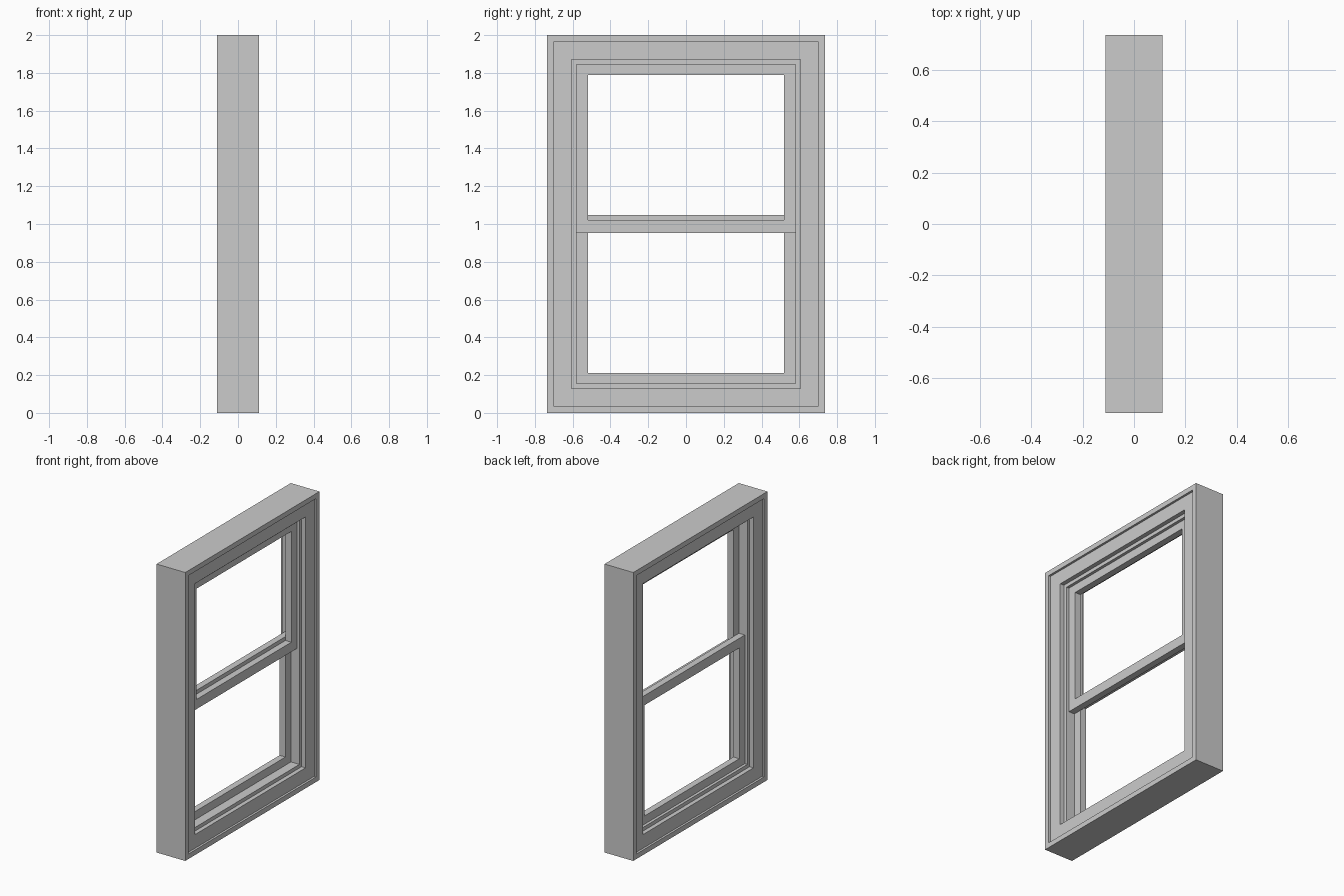
import bpy, bmesh

if "Cube" in bpy.data.objects:
    bpy.data.objects.remove(bpy.data.objects["Cube"])

HALF_W, HEIGHT = 0.735, 2.0


def rect_frame(name, profile, hw, z0, z1):
    """Sweep a closed (x, inset) profile around a rectangle in the YZ plane."""
    bm = bmesh.new()
    rings = []
    for x, d in profile:
        corners = [(-hw + d, z0 + d), (hw - d, z0 + d),
                   (hw - d, z1 - d), (-hw + d, z1 - d)]
        rings.append([bm.verts.new((x, y, z)) for y, z in corners])
    n = len(rings)
    for i in range(n):
        a, b = rings[i], rings[(i + 1) % n]
        for j in range(4):
            k = (j + 1) % 4
            bm.faces.new((a[j], a[k], b[k], b[j]))
    bmesh.ops.recalc_face_normals(bm, faces=bm.faces)
    mesh = bpy.data.meshes.new(name)
    bm.to_mesh(mesh)
    bm.free()
    obj = bpy.data.objects.new(name, mesh)
    bpy.context.collection.objects.link(obj)
    return obj


# Outer frame: stepped profile, the same on both faces
half = [(0.11, 0.0), (0.11, 0.035), (0.095, 0.035), (0.095, 0.13),
        (0.065, 0.13), (0.065, 0.155)]
profile = half + [(-x, d) for x, d in reversed(half)]
rect_frame("window_frame", profile, HALF_W, 0.0, HEIGHT)


# Sliding sashes, one behind the other, overlapping at the meeting rail
def sash(name, x0, x1, z0, z1, rail_low, rail_high):
    stile = 0.06
    obj = rect_frame(name, [(x0, 0), (x1, 0), (x1, stile), (x0, stile)],
                     0.58, z0, z1)
    # set the inner edges to the rail heights
    for v in obj.data.vertices:
        if abs(v.co.y) < 0.55:
            v.co.z = rail_low if v.co.z < (z0 + z1) / 2 else rail_high


sash("upper_sash", 0.0, 0.045, 0.953, 1.845, 1.02, 1.788)
sash("lower_sash", -0.045, 0.0, 0.155, 1.047, 0.212, 0.98)
